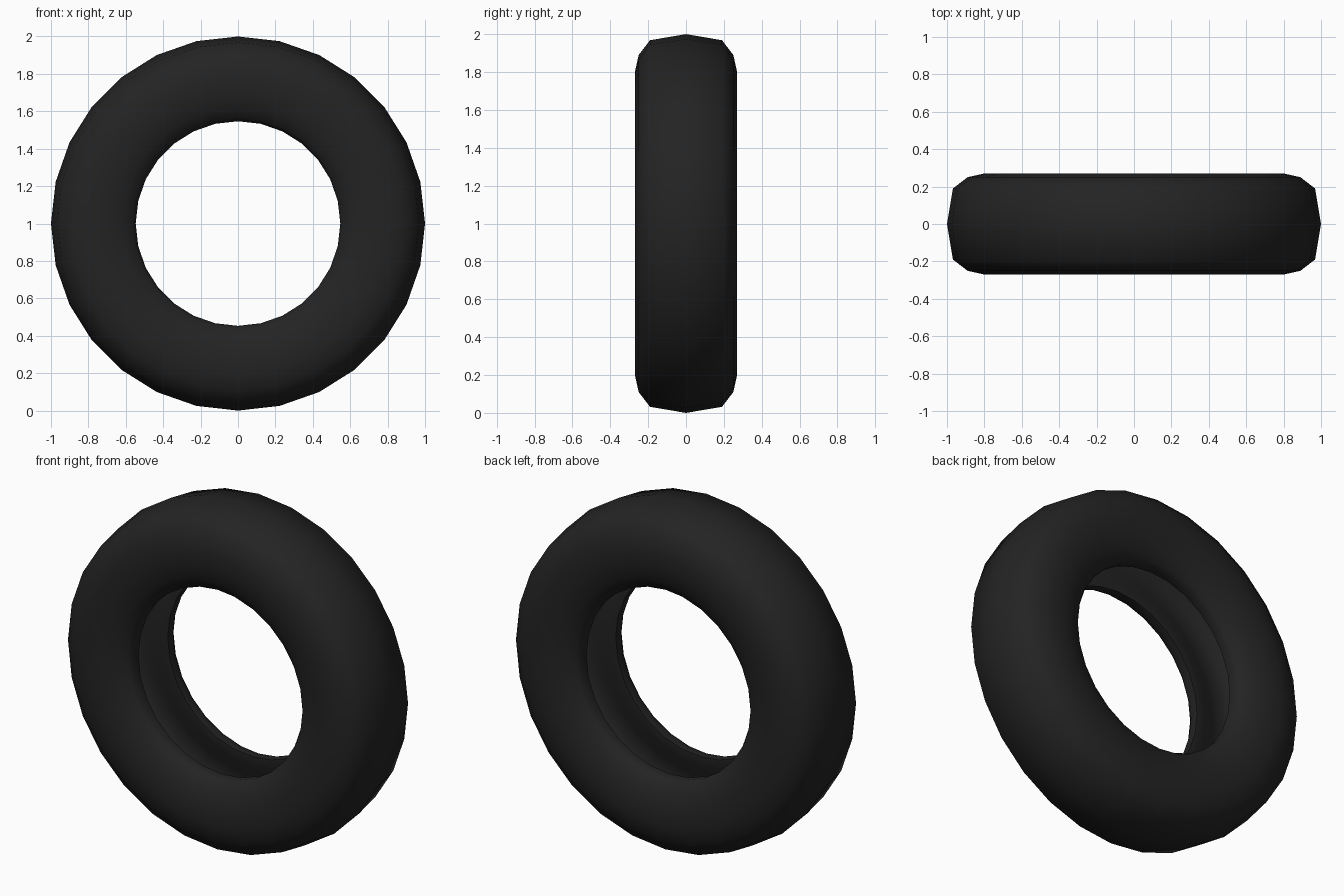
import bpy, bmesh, math

if "Cube" in bpy.data.objects:
    bpy.data.objects.remove(bpy.data.objects["Cube"])

SEGMENTS = 28
AXLE_Z = 1.0

# Half cross-section (radius, y) from tread centre, round the sidewall and bead, to inner lining centre
half = [(1.0, 0.0), (0.968, 0.19), (0.89, 0.25), (0.80, 0.27), (0.70, 0.266),
        (0.62, 0.242), (0.565, 0.21), (0.547, 0.18), (0.55, 0.135), (0.60, 0.135),
        (0.70, 0.185), (0.80, 0.20), (0.88, 0.165), (0.92, 0.0)]
# Mirror to the other side to close the loop
profile = half + [(r, -y) for r, y in reversed(half[1:-1])]

# Tyre body: profile revolved around the axle (y axis)
bm = bmesh.new()
rings = []
for i in range(SEGMENTS):
    a = 2 * math.pi * i / SEGMENTS
    rings.append([bm.verts.new((r * math.cos(a), y, AXLE_Z + r * math.sin(a)))
                  for r, y in profile])
n = len(profile)
for i in range(SEGMENTS):
    p, q = rings[i], rings[(i + 1) % SEGMENTS]
    for j in range(n):
        k = (j + 1) % n
        bm.faces.new((p[j], p[k], q[k], q[j]))
bmesh.ops.recalc_face_normals(bm, faces=bm.faces)

mesh = bpy.data.meshes.new("tyre")
bm.to_mesh(mesh)
bm.free()
tyre = bpy.data.objects.new("tyre", mesh)
bpy.context.collection.objects.link(tyre)

# Black rubber
rubber = bpy.data.materials.new("black rubber")
rubber.diffuse_color = (0.017, 0.017, 0.017, 1)
rubber.use_nodes = True
rubber.node_tree.nodes["Principled BSDF"].inputs["Base Color"].default_value = rubber.diffuse_color
mesh.materials.append(rubber)

# Smooth shading with crisp bead edges
bpy.context.view_layer.objects.active = tyre
tyre.select_set(True)
bpy.ops.object.shade_smooth_by_angle(angle=math.radians(55))
